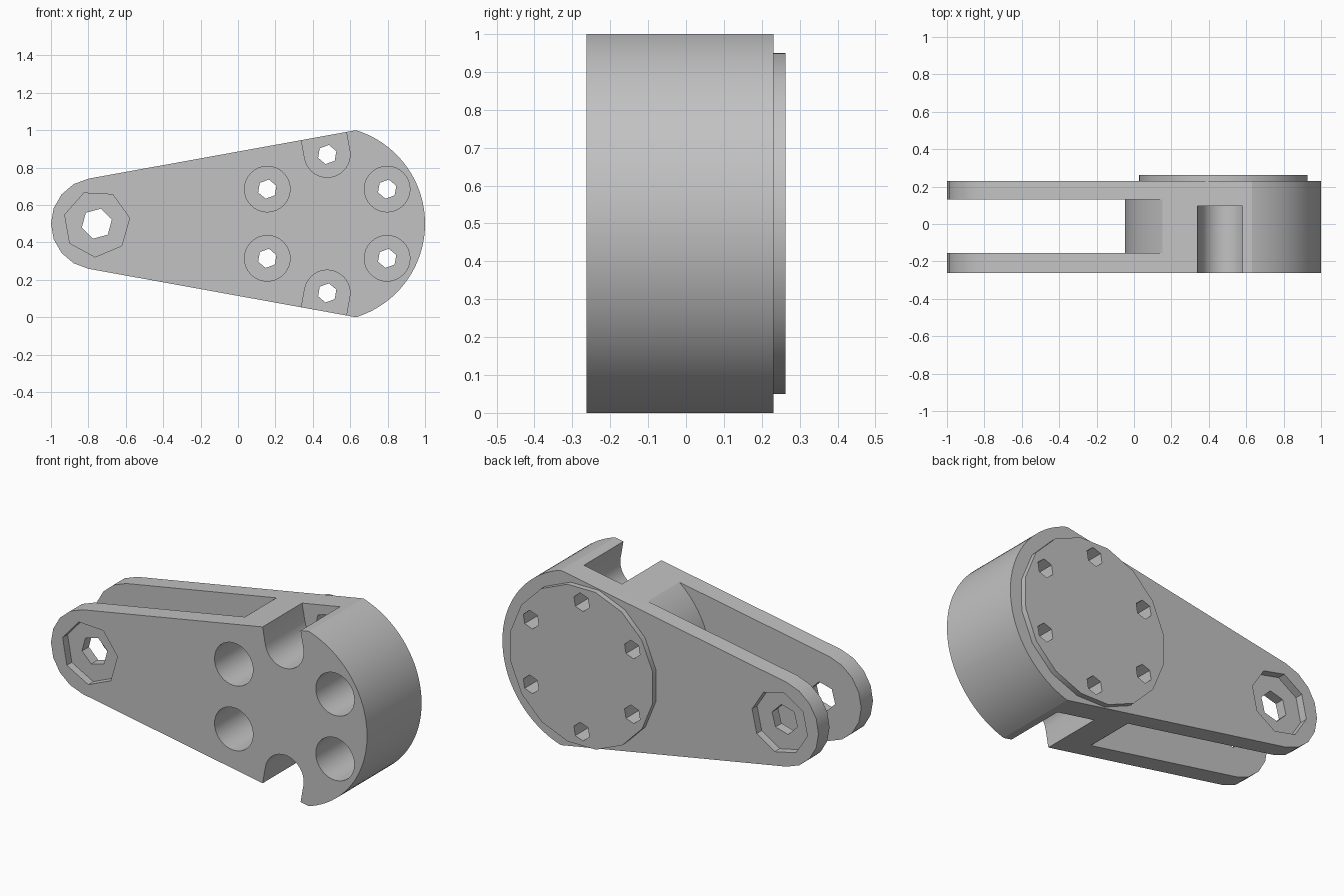
import bpy, bmesh
from math import sin, cos, radians

cube = bpy.data.objects.get("Cube")
if cube:
    bpy.data.objects.remove(cube, do_unlink=True)

grey = bpy.data.materials.new("plain_grey")
grey.use_nodes = True
colour = (0.54, 0.54, 0.54, 1)
grey.diffuse_color = colour
grey.node_tree.nodes["Principled BSDF"].inputs["Base Color"].default_value = colour

HUB = (0.477, 0.5)
PIVOT = (-0.755, 0.5)
HUB_R, PIVOT_R = 0.523, 0.245
FRONT, BACK = -0.262, 0.231
BORE_R = 0.122
SLANT = radians(10.3)


def arc(centre, radius, start, end, steps):
    """Points along an arc in the xz plane, angles in degrees."""
    angles = [radians(start + (end - start) * i / steps) for i in range(steps + 1)]
    return [(centre[0] + radius * cos(a), centre[1] + radius * sin(a)) for a in angles]


def ring(centre, radius, sides, turn=0):
    return arc(centre, radius, turn, turn + 360, sides)[:-1]


def prism(name, points, y0, y1):
    """Closed solid with an xz outline, running from y0 to y1."""
    bm = bmesh.new()
    near = [bm.verts.new((x, y0, z)) for x, z in points]
    far = [bm.verts.new((x, y1, z)) for x, z in points]
    bm.faces.new(near)
    bm.faces.new(far[::-1])
    for i in range(len(points)):
        bm.faces.new((near[i - 1], far[i - 1], far[i], near[i]))
    bmesh.ops.recalc_face_normals(bm, faces=bm.faces)
    mesh = bpy.data.meshes.new(name)
    bm.to_mesh(mesh)
    bm.free()
    mesh.materials.append(grey)
    obj = bpy.data.objects.new(name, mesh)
    bpy.context.collection.objects.link(obj)
    return obj


def combine(target, tool, operation="DIFFERENCE"):
    """Apply a boolean and discard the tool."""
    mod = target.modifiers.new("boolean", "BOOLEAN")
    mod.operation, mod.solver, mod.object = operation, "EXACT", tool
    bpy.context.view_layer.objects.active = target
    bpy.ops.object.modifier_apply(modifier=mod.name)
    bpy.data.objects.remove(tool, do_unlink=True)


# Teardrop arm body: broad hub arc and small faceted pivot end
outline = arc(HUB, HUB_R, -72.9, 72.9, 48) + arc(PIVOT, PIVOT_R, 100.3, 259.7, 8)
arm = prism("clevis_arm", outline, FRONT, BACK)

# Round boss on the back
combine(arm, prism("back_boss", ring(HUB, 0.458, 16, 11), 0.15, 0.262), "UNION")

# Fork slot ending against the round hub
slot = arc(HUB, HUB_R + 0.003, 125, 235, 24)
slot += [(slot[-1][0], -0.3), (-1.3, -0.3), (-1.3, 1.3), (slot[0][0], 1.3)]
combine(arm, prism("slot_cutter", slot, -0.155, 0.131))

# Six bolt holes with deep counterbores, the top and bottom ones open to the edge
channel = arc((0, 0), BORE_R, 180, 360, 20) + [(BORE_R, 0.3), (-BORE_R, 0.3)]
for i in range(6):
    a = radians(30 + 60 * i)
    c = (HUB[0] + 0.37 * cos(a), HUB[1] + 0.37 * sin(a))
    shape = ring(c, BORE_R, 32)
    if i in (1, 4):
        side = 1 if i == 1 else -1
        shape = [(c[0] + x * cos(SLANT) - z * sin(SLANT),
                  c[1] + side * (x * sin(SLANT) + z * cos(SLANT))) for x, z in channel]
    combine(arm, prism("counterbore_cutter", shape, -0.5, 0.095))
    combine(arm, prism("bolt_cutter", ring(c, 0.052, 6, 20), 0, 0.5))

# Pivot hole with a shallow faceted recess on each cheek
combine(arm, prism("pivot_cutter", ring(PIVOT, 0.083, 6, 15), -0.5, 0.5))
combine(arm, prism("front_recess_cutter", ring(PIVOT, 0.178, 7, 10), -0.5, FRONT + 0.045))
combine(arm, prism("back_recess_cutter", ring(PIVOT, 0.178, 8, 10), BACK - 0.045, 0.5))

# Smooth curves with sharp edges
bpy.ops.object.select_all(action="DESELECT")
arm.select_set(True)
bpy.context.view_layer.objects.active = arm
bpy.ops.object.shade_smooth_by_angle(angle=radians(25))
